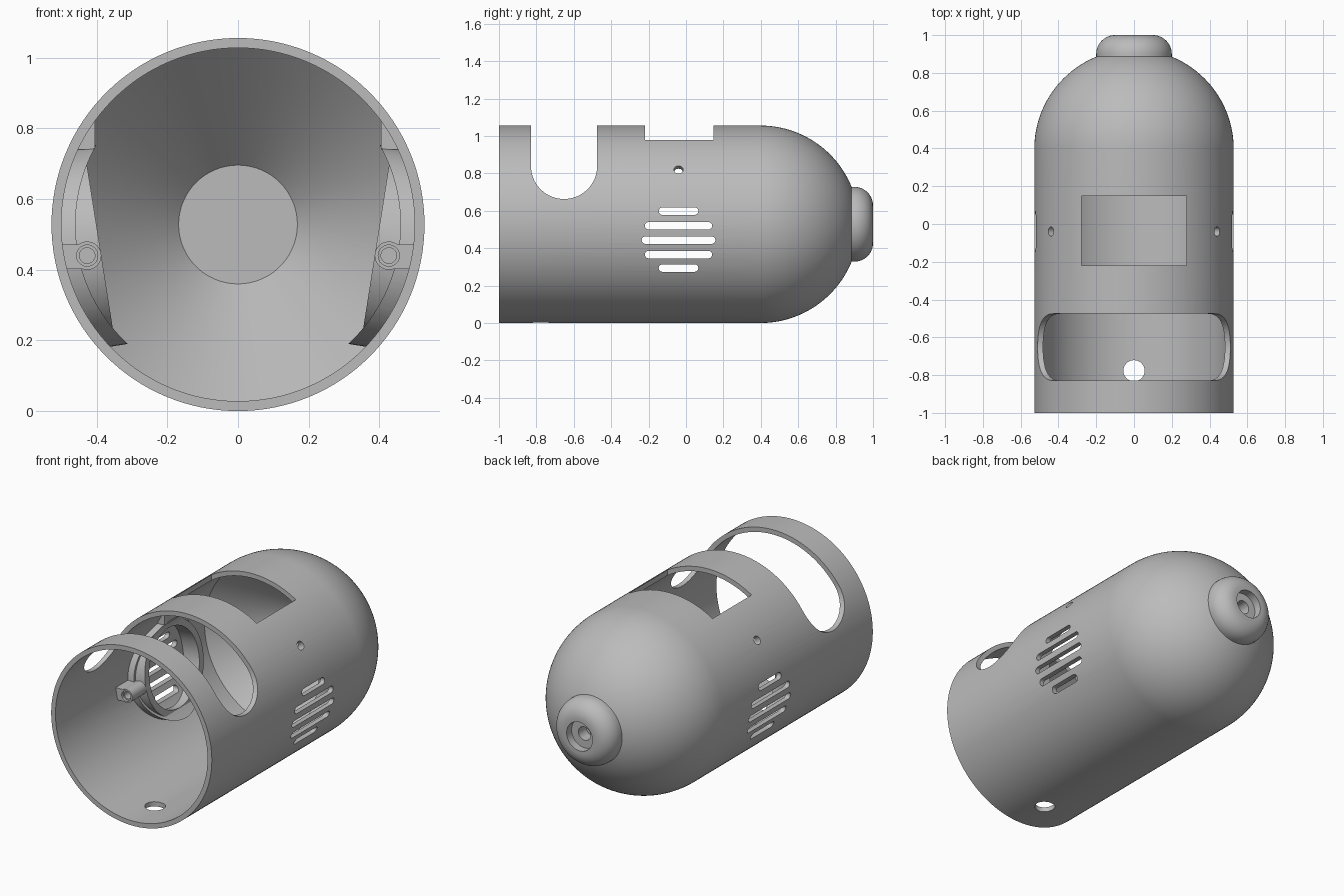
import bpy, bmesh
from math import sin, cos, pi, radians, sqrt
from mathutils import Vector, Matrix

cube = bpy.data.objects.get("Cube")
if cube:
    bpy.data.objects.remove(cube, do_unlink=True)

grey = bpy.data.materials.new("plain grey")
grey.use_nodes = True
grey.diffuse_color = (0.5, 0.5, 0.5, 1)
grey.node_tree.nodes["Principled BSDF"].inputs["Base Color"].default_value = (0.5, 0.5, 0.5, 1)

R, ZC = 0.528, 0.528          # outer radius and axis height
INNER = 0.5
SPEAKER_Y = -0.04


def make(name, bm):
    bmesh.ops.recalc_face_normals(bm, faces=bm.faces)
    mesh = bpy.data.meshes.new(name)
    bm.to_mesh(mesh)
    bm.free()
    mesh.materials.append(grey)
    ob = bpy.data.objects.new(name, mesh)
    bpy.context.collection.objects.link(ob)
    return ob


def rod(p0, p1, r, n=48):
    """Cylinder between two points."""
    a, b = Vector(p0), Vector(p1)
    turn = (b - a).to_track_quat('Z', 'Y').to_matrix().to_4x4()
    bm = bmesh.new()
    bmesh.ops.create_cone(bm, cap_ends=True, segments=n, radius1=r, radius2=r,
                          depth=(b - a).length,
                          matrix=Matrix.Translation((a + b) / 2) @ turn)
    return make("rod", bm)


def box(lo, hi):
    lo, hi = Vector(lo), Vector(hi)
    bm = bmesh.new()
    bmesh.ops.create_cube(bm, size=1, matrix=Matrix.Translation((lo + hi) / 2)
                          @ Matrix.Diagonal((*(hi - lo), 1)))
    return make("block", bm)


def stadium(a, b, r, n=24):
    """Rounded slot from a to b in the YZ plane, running through the whole width."""
    a, b = Vector(a), Vector(b)
    u = (b - a).normalized()
    v = Vector((-u.y, u.x))
    pts = [c + r * (s * u * sin(t) + s * v * cos(t))
           for c, s in ((b, 1), (a, -1))
           for t in [pi * i / n for i in range(n + 1)]]
    bm = bmesh.new()
    face = bm.faces.new([bm.verts.new((-0.8, p.x, p.y)) for p in pts])
    ext = bmesh.ops.extrude_face_region(bm, geom=[face])["geom"]
    bmesh.ops.translate(bm, vec=(1.6, 0, 0),
                        verts=[g for g in ext if isinstance(g, bmesh.types.BMVert)])
    return make("slot", bm)


def combine(ob, tool, op='DIFFERENCE'):
    mod = ob.modifiers.new("combine", 'BOOLEAN')
    mod.operation, mod.solver, mod.object = op, 'EXACT', tool
    bpy.context.view_layer.objects.active = ob
    bpy.ops.object.modifier_apply(modifier=mod.name)
    bpy.data.objects.remove(tool, do_unlink=True)


# Shell: lathe of (radius, y) around the long axis, hollow with a conical inner end
dome_y = 0.397
dome_end = math_end = sqrt(1 - (0.2 / R) ** 2)
profile = [(0, 0.74), (0.168, 0.74), (INNER, 0.40), (INNER, -1), (R, -1)]
for i in range(33):
    y = i / 32 * (pi / 2 - 0.3886)
    profile.append((R * cos(y), dome_y + R * sin(y)))
for i in range(13):
    t = pi / 2 * i / 12
    profile.append((0.1 + 0.1 * cos(t), 0.9 + 0.1 * sin(t)))
# stepped screw recess in the tail
profile += [(0.085, 1), (0.085, 0.953), (0.04, 0.953), (0.04, 0.88), (0, 0.88)]
bm = bmesh.new()
verts = [bm.verts.new((r, y, ZC)) for r, y in profile]
edges = [bm.edges.new(pair) for pair in zip(verts, verts[1:])]
bmesh.ops.spin(bm, geom=verts + edges, cent=(0, 0, ZC), axis=(0, 1, 0),
               angle=2 * pi, steps=128)
bmesh.ops.remove_doubles(bm, verts=bm.verts, dist=1e-4)
shell = make("shell", bm)

# Openings: broad saddle slot, top window, floor hole, sound slots
combine(shell, stadium((-0.652, 0.84), (-0.652, 1.4), 0.177, 32))
combine(shell, box((-0.277, -0.22, 0.85), (0.277, 0.147, 1.2)))
combine(shell, rod((0, -0.777, -0.1), (0, -0.777, 0.2), 0.056))
for z, half in ((0.598, 0.106), (0.52, 0.18), (0.443, 0.197), (0.366, 0.18), (0.294, 0.106)):
    reach = half - 0.02
    combine(shell, stadium((SPEAKER_Y - reach, z), (SPEAKER_Y + reach, z), 0.02, 10))


def radial(side, degrees, dist):
    t = radians(degrees)
    return (side * dist * cos(t), SPEAKER_Y, ZC + dist * sin(t))


for side, label in ((1, "left"), (-1, "right")):
    # Speaker mount: curved flange on the wall with a flat-topped lip
    mount = rod(radial(side, -9, 0.3), radial(side, -9, 0.6), 0.285, 96)
    combine(mount, rod((0, -0.6, ZC), (0, 0.6, ZC), 0.46, 128))
    combine(mount, rod(radial(side, -9, 0.396), radial(side, -9, 0.59), 0.27, 96), 'UNION')
    # Screw ear in front of the ring
    x = side * 0.427
    combine(mount, rod((x, -0.44, 0.44), (x, -0.27, 0.44), 0.04), 'UNION')
    combine(mount, box((min(x, side * 0.56), -0.438, 0.402),
                       (max(x, side * 0.56), -0.272, 0.472)), 'UNION')
    # Boss above the ring for the upper screw
    combine(mount, box((min(side * 0.405, side * 0.56), -0.11, 0.74),
                       (max(side * 0.405, side * 0.56), 0.03, 0.9)), 'UNION')
    combine(mount, rod(radial(side, -9, 0.3), radial(side, -9, 0.65), 0.23, 96))
    combine(mount, rod((0, -0.7, ZC), (0, 0.7, ZC), 0.513, 128), 'INTERSECT')
    combine(mount, rod((x, -0.5, 0.44), (x, -0.425, 0.44), 0.03))
    combine(mount, rod((x, -0.5, 0.44), (x, -0.33, 0.44), 0.022))
    # Blind upper screw hole through wall and boss
    for part in (mount, shell):
        combine(part, rod(radial(side, 33.6, 0.478), radial(side, 33.6, 0.6), 0.025, 32))
    mount.name = label + "_speaker_mount"

for ob in bpy.context.collection.objects:
    if ob == shell or ob.name.endswith("speaker_mount"):
        bpy.ops.object.select_all(action='DESELECT')
        ob.select_set(True)
        bpy.context.view_layer.objects.active = ob
        bpy.ops.object.shade_smooth_by_angle(angle=radians(30))
